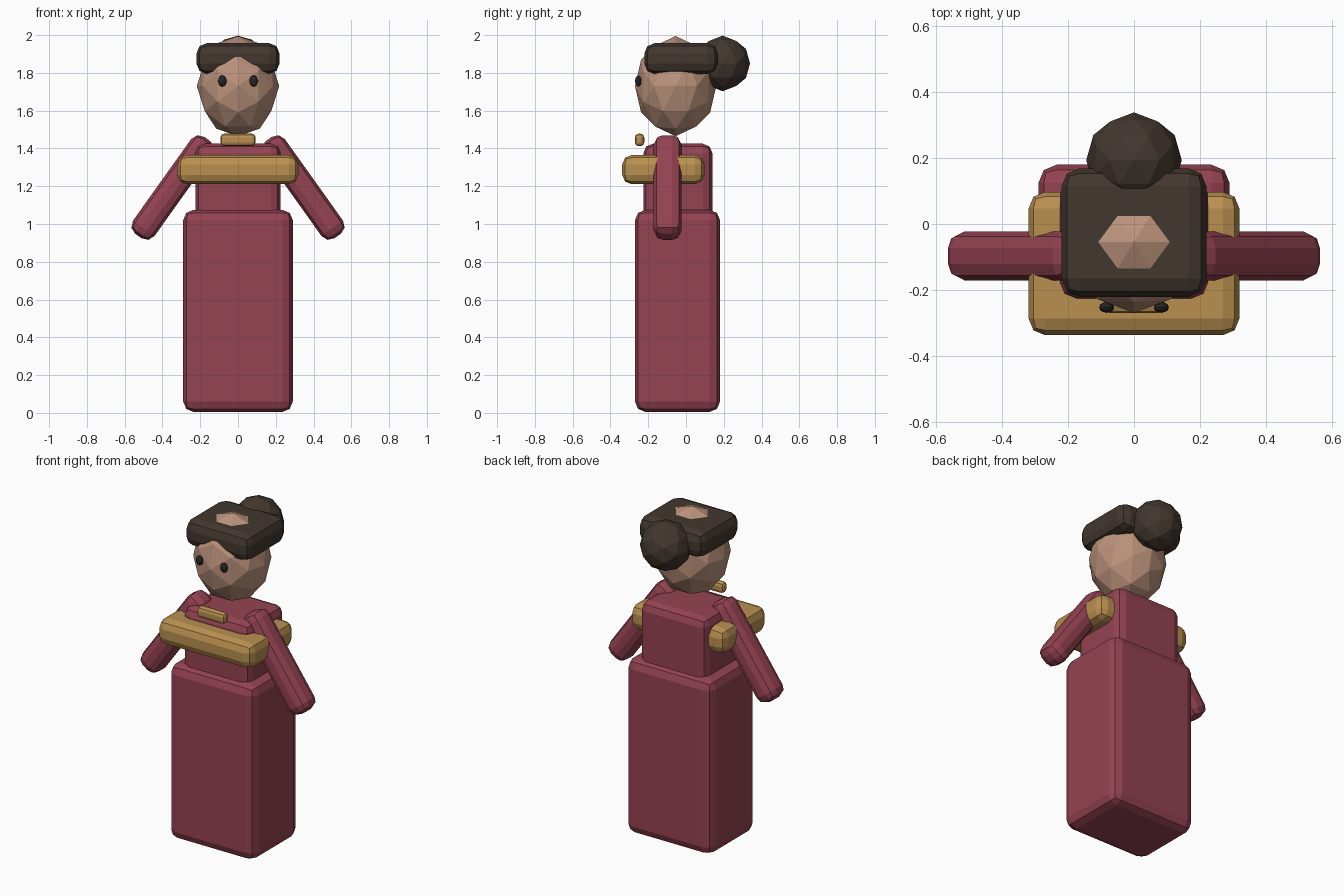
import bpy, bmesh, math
from itertools import combinations
from mathutils import Vector

if "Cube" in bpy.data.objects:
    bpy.data.objects.remove(bpy.data.objects["Cube"])


def material(name, rgb):
    m = bpy.data.materials.new(name)
    m.diffuse_color = (*rgb, 1)
    m.use_nodes = True
    m.node_tree.nodes["Principled BSDF"].inputs["Base Color"].default_value = m.diffuse_color
    return m


RED = material("red_cloth", (0.30, 0.055, 0.085))
GOLD = material("gold_cloth", (0.49, 0.28, 0.08))
HAIR = material("dark_hair", (0.055, 0.038, 0.028))
SKIN = material("skin", (0.50, 0.29, 0.20))
DARK = material("eye_dark", (0.02, 0.018, 0.018))


def finish(name, bm, mat, loc=(0, 0, 0), tilt=0.0):
    bmesh.ops.recalc_face_normals(bm, faces=bm.faces)
    me = bpy.data.meshes.new(name)
    bm.to_mesh(me)
    bm.free()
    me.materials.append(mat)
    ob = bpy.data.objects.new(name, me)
    ob.location = loc
    ob.rotation_euler = (0, tilt, 0)
    bpy.context.collection.objects.link(ob)
    return ob


def rounded_box(name, loc, size, radius, mat, tilt=0.0):
    """Flat-shaded box with two-step rounded edges."""
    bm = bmesh.new()
    bmesh.ops.create_cube(bm, size=1)
    bmesh.ops.scale(bm, vec=size, verts=bm.verts)
    bmesh.ops.bevel(bm, geom=bm.edges[:], offset=radius, segments=2,
                    profile=0.5, affect='EDGES')
    return finish(name, bm, mat, loc, tilt)


def faceted_ball(name, loc, radii, mat):
    """Once-divided icosahedron with an edge midpoint on each axis."""
    t = (1 + math.sqrt(5)) / 2
    pts = []
    for a in (-1, 1):
        for b in (-t, t):
            pts += [Vector((a, 0, b)), Vector((0, b, a)), Vector((b, a, 0))]
    pts += [(p + q) / 2 for p, q in combinations(pts, 2) if (p - q).length < 2.1]
    bm = bmesh.new()
    for p in pts:
        bm.verts.new(p.normalized())
    bmesh.ops.convex_hull(bm, input=bm.verts)
    bmesh.ops.scale(bm, vec=radii, verts=bm.verts)
    return finish(name, bm, mat, loc)


# Dress
rounded_box("skirt", (0, -0.045, 0.54), (0.58, 0.45, 1.07), 0.055, RED)
rounded_box("bodice", (0, -0.043, 1.215), (0.45, 0.365, 0.42), 0.05, RED)

# Shawl and collar clasp
rounded_box("shawl", (0, -0.12, 1.288), (0.64, 0.435, 0.155), 0.05, GOLD)
rounded_box("collar_clasp", (0, -0.246, 1.445), (0.186, 0.05, 0.066), 0.02, GOLD)

# Head and hair
faceted_ball("head", (0, -0.055, 1.73), (0.218, 0.215, 0.265), SKIN)
rounded_box("hair_cap", (0, -0.026, 1.876), (0.44, 0.39, 0.163), 0.055, HAIR)
faceted_ball("hair_bun", (0, 0.194, 1.85), (0.145, 0.145, 0.147), HAIR)

# Paired arms and eyes
for side, s in (("left", -1), ("right", 1)):
    rounded_box(side + "_arm", (s * 0.345, -0.097, 1.193), (0.14, 0.148, 0.63),
                0.05, RED, tilt=-s * math.radians(35.5))
    faceted_ball(side + "_eye", (s * 0.083, -0.253, 1.757), (0.023, 0.017, 0.03), DARK)
